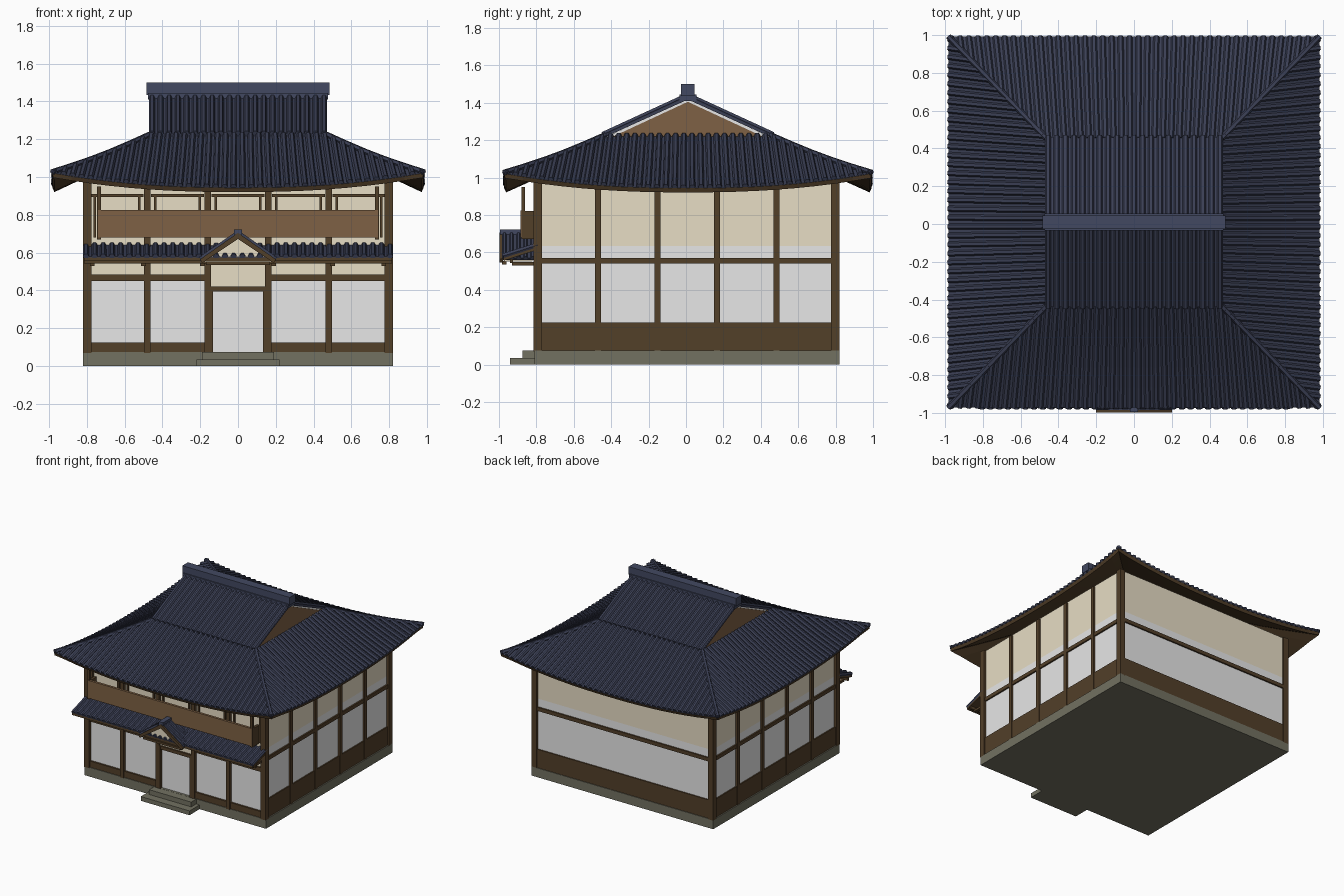
import bpy, bmesh, math
from mathutils import Vector

cube = bpy.data.objects.get("Cube")
if cube:
    bpy.data.objects.remove(cube, do_unlink=True)


def material(name, *rgb):
    m = bpy.data.materials.new(name)
    m.use_nodes = True
    m.diffuse_color = (*rgb, 1)
    m.node_tree.nodes["Principled BSDF"].inputs["Base Color"].default_value = (*rgb, 1)
    return m


tile = material("slate blue tile", .043, .05, .09)
ridge_blue = material("ridge blue", .055, .066, .12)
dark_wood = material("dark wood", .085, .05, .022)
mid_wood = material("mid wood", .21, .12, .058)
plaster = material("cream plaster", .82, .74, .57)
paper = material("white paper", .86, .86, .86)
stone = material("grey stone", .17, .165, .12)


def finish(name, bm, *mats):
    mesh = bpy.data.meshes.new(name)
    bm.to_mesh(mesh)
    bm.free()
    for m in mats:
        mesh.materials.append(m)
    ob = bpy.data.objects.new(name, mesh)
    bpy.context.collection.objects.link(ob)
    return ob


def boxes(name, mat, items, mirror=False):
    """Boxes given as x0, x1, y0, y1, z0, z1, optionally mirrored in x."""
    bm = bmesh.new()
    if mirror:
        items = items + [(-b, -a, *rest) for a, b, *rest in items]
    for x0, x1, y0, y1, z0, z1 in items:
        cube_verts = bmesh.ops.create_cube(bm, size=1)["verts"]
        for v in cube_verts:
            v.co = (x0 + (v.co.x + .5) * (x1 - x0),
                    y0 + (v.co.y + .5) * (y1 - y0),
                    z0 + (v.co.z + .5) * (z1 - z0))
    return finish(name, bm, mat)


def prism(name, mat, outline, axis, start, depth):
    """Extrude a closed (horizontal, z) outline along x or y."""
    bm = bmesh.new()
    place = (lambda h, z: (start, h, z)) if axis == "x" else (lambda h, z: (h, start, z))
    face = bm.faces.new([bm.verts.new(place(h, z)) for h, z in outline])
    moved = bmesh.ops.extrude_face_region(bm, geom=[face])["geom"]
    step = Vector((depth, 0, 0)) if axis == "x" else Vector((0, depth, 0))
    for v in moved:
        if isinstance(v, bmesh.types.BMVert):
            v.co += step
    bmesh.ops.recalc_face_normals(bm, faces=bm.faces)
    return finish(name, bm, mat)


def rib(bm, points, radius=.016, sides=6):
    """Sweep a round roof tile along a path."""
    points = [Vector(p) for p in points]
    along = (points[-1] - points[0]).normalized()
    across = along.cross(Vector((0, 0, 1))).normalized()
    up = across.cross(along)
    rings = []
    for p in points:
        angles = [math.tau * i / sides for i in range(sides)]
        rings.append([bm.verts.new(p + radius * (across * math.cos(a) + up * math.sin(a)))
                      for a in angles])
    for r, q in zip(rings, rings[1:]):
        for i in range(sides):
            j = (i + 1) % sides
            bm.faces.new((r[i], r[j], q[j], q[i]))
    bm.faces.new(rings[0])
    bm.faces.new(rings[-1])


def spread(low, high, count):
    return [low + (high - low) * i / (count - 1) for i in range(count)]


# Stone base and entrance steps
boxes("stone_base", stone, [(-.82, .82, -.81, .82, 0, .075)])
boxes("entrance_steps", stone, [(-.22, .22, -.94, -.8, 0, .035),
                                (-.19, .19, -.875, -.8, .03, .074)])

# Walls
W, F, B = .8, -.79, .805
boxes("paper_walls", paper, [(-W, W, F, B, .07, .635)])
boxes("plaster_walls", plaster, [(-W, W, F, B, .635, .98)])
boxes("front_plaster_bands", plaster, [(-.78, .78, F - .006, F, .47, .6),
                                       (-.15, .15, F - .008, F, .41, .68)])

# Timber frame
post_w = .016
boxes("corner_posts", dark_wood, [(.775, .82, -.815, -.77, .07, .98),
                                  (.775, .82, .775, .82, .07, .98)], True)
boxes("front_posts", dark_wood, [(x - post_w, x + post_w, -.815, F, .07, .97)
                                 for x in (.16, .48)], True)
boxes("side_posts", dark_wood, [(W, .815, y - post_w, y + post_w, .07, .97)
                                for y in spread(-.47, .485, 4)], True)
boxes("side_skirting", dark_wood, [(W, .81, F, B, .07, .225)], True)
boxes("back_skirting", dark_wood, [(-W, W, B, .815, .07, .225)])
boxes("side_beams", dark_wood, [(W, .812, F, B, .54, .57)], True)
boxes("back_beam", dark_wood, [(-W, W, B, .817, .54, .57)])
boxes("front_skirting", dark_wood, [(.17, .78, -.805, F, .07, .125)], True)
boxes("front_beams", dark_wood, [(.17, .78, -.808, F, .45, .485)], True)
boxes("door_frame", dark_wood, [(.132, .16, -.815, F, .07, .42),
                                (0, .17, -.812, F, .395, .422)], True)

# Upper window frames, one per bay
frames = []
for left, right in ((-.78, -.5), (-.46, -.18), (-.14, .14), (.18, .46), (.5, .78)):
    frames += [(left, right, -.803, F, .895, .91),
               (left + .015, left + .03, -.803, F, .68, .91),
               (right - .03, right - .015, -.803, F, .68, .91)]
boxes("window_frames", dark_wood, frames)

# Balcony
boxes("balcony_boards", mid_wood, [(-.74, .74, -.885, -.865, .68, .825),
                                   (-.74, .74, -.87, F, .68, .695)])
boxes("balcony_ends", dark_wood, [(.725, .745, -.88, F, .67, .82),
                                  (.725, .745, -.88, -.86, .67, .95)], True)

# Main roof: four curved slopes around a square eave
EAVE, IN_X, IN_Y, TOP, CY = .982, .465, .445, 1.22, .01


def slope_point(side, lateral, s, lift=0):
    lat_in, out_in = (IN_X, IN_Y) if side % 2 == 0 else (IN_Y, IN_X)
    limit = EAVE + (lat_in - EAVE) * s
    out = EAVE + (out_in - EAVE) * s
    eave = .943 + .078 * abs(lateral / limit) ** 2.3
    z = eave * (1 - s) + TOP * s - .012 * math.sin(math.pi * s) + lift
    x, y = [(lateral, -out), (out, lateral), (-lateral, out), (-out, -lateral)][side]
    return Vector((x, y + CY, z))


bm = bmesh.new()
columns, rows = 20, 6
for side in range(4):
    lat_in = IN_X if side % 2 == 0 else IN_Y
    grid = []
    for s in spread(0, 1, rows):
        limit = EAVE + (lat_in - EAVE) * s
        grid.append([bm.verts.new(slope_point(side, u * limit, s))
                     for u in spread(-1, 1, columns)])
    for a, b in zip(grid, grid[1:]):
        for i in range(columns - 1):
            bm.faces.new((a[i], a[i + 1], b[i + 1], b[i]))
bmesh.ops.remove_doubles(bm, verts=bm.verts, dist=.0005)
roof = finish("main_roof", bm, tile, dark_wood)
solid = roof.modifiers.new("Thickness", "SOLIDIFY")
solid.thickness = .025
solid.offset = -1
solid.material_offset = solid.material_offset_rim = 1

# Round tiles on the slopes, clipped at the hips
bm = bmesh.new()
FAN = .08
for side in range(4):
    lat_in = IN_X if side % 2 == 0 else IN_Y
    for u in spread(-.97, .97, 42):
        end = min(1, (EAVE - abs(u)) / (EAVE - lat_in - FAN * abs(u)))
        rib(bm, [slope_point(side, u * (1 - FAN * s), s, .006) for s in spread(0, end, 6)])
    rib(bm, [slope_point(side, EAVE + (lat_in - EAVE) * s, s, .006) for s in spread(0, 1, 6)])
bmesh.ops.recalc_face_normals(bm, faces=bm.faces)
finish("main_roof_tiles", bm, tile)

# Upper gable roof
PEAK, FOOT = 1.435, 1.228
prism("upper_roof", tile, [(CY - .45, FOOT), (CY, PEAK), (CY + .45, FOOT),
                           (CY + .45, FOOT - .015), (CY, PEAK - .018),
                           (CY - .45, FOOT - .015)], "x", -.468, .936)
bm = bmesh.new()
for x in spread(-.455, .455, 21):
    for d in (-1, 1):
        rib(bm, [(x, CY + d * .455, FOOT + .002), (x, CY, PEAK + .004)])
bmesh.ops.recalc_face_normals(bm, faces=bm.faces)
finish("upper_roof_tiles", bm, tile)
boxes("main_ridge", ridge_blue, [(-.475, .475, CY - .045, CY + .045, 1.41, 1.445),
                                 (-.485, .485, CY - .036, CY + .036, 1.435, 1.5)])
for label, d in (("left", 1), ("right", -1)):
    prism(label + "_gable_trim", paper, [(CY - .44, FOOT - .012), (CY, PEAK - .014),
                                         (CY + .44, FOOT - .012)], "x", d * .42, d * .02)
    prism(label + "_gable_board", mid_wood, [(CY - .42, 1.21), (CY, PEAK - .03),
                                             (CY + .42, 1.21)], "x", d * .43, d * .015)

# Pent roof over the ground floor
slab = [(F, .635), (-.975, .573), (-.975, .555), (F, .615)]
prism("pent_roof", dark_wood, slab, "x", -.815, 1.63)
bm = bmesh.new()
for x in spread(-.805, .805, 36):
    rib(bm, [(x, -.978, .58), (x, F, .64)])
bmesh.ops.recalc_face_normals(bm, faces=bm.faces)
finish("pent_roof_tiles", bm, tile)
prism("pent_roof_cover", tile, [(F, .641), (-.975, .579), (-.975, .573), (F, .635)],
      "x", -.815, 1.63)
boxes("pent_roof_beam", dark_wood, [(-.815, .815, -.94, -.925, .542, .565)])
boxes("pent_roof_brackets", dark_wood, [(x - .012, x + .012, -.93, F, .53, .548)
                                        for x in (.19, .5, .77)], True)

# Porch gable over the door
prism("porch_gable_panel", plaster, [(-.18, .55), (0, .69), (.18, .55)], "y", -.97, .15)
boxes("porch_tie_beam", dark_wood, [(-.17, .17, -.985, -.96, .535, .553)])
bm = bmesh.new()
for label, d in (("left", 1), ("right", -1)):
    prism(label + "_porch_barge", dark_wood, [(0, .705), (d * .2, .565), (d * .19, .545),
                                              (0, .672)], "y", -.998, .02)
    prism(label + "_porch_roof", tile, [(0, .71), (d * .2, .57), (d * .19, .56),
                                        (0, .695)], "y", -.985, .19)
    for y in spread(-.97, -.82, 5):
        rib(bm, [(d * .2, y, .568), (0, y, .706)], .012)
bmesh.ops.recalc_face_normals(bm, faces=bm.faces)
finish("porch_roof_tiles", bm, tile)
boxes("porch_ridge", ridge_blue, [(-.02, .02, -.995, -.8, .695, .722)])
